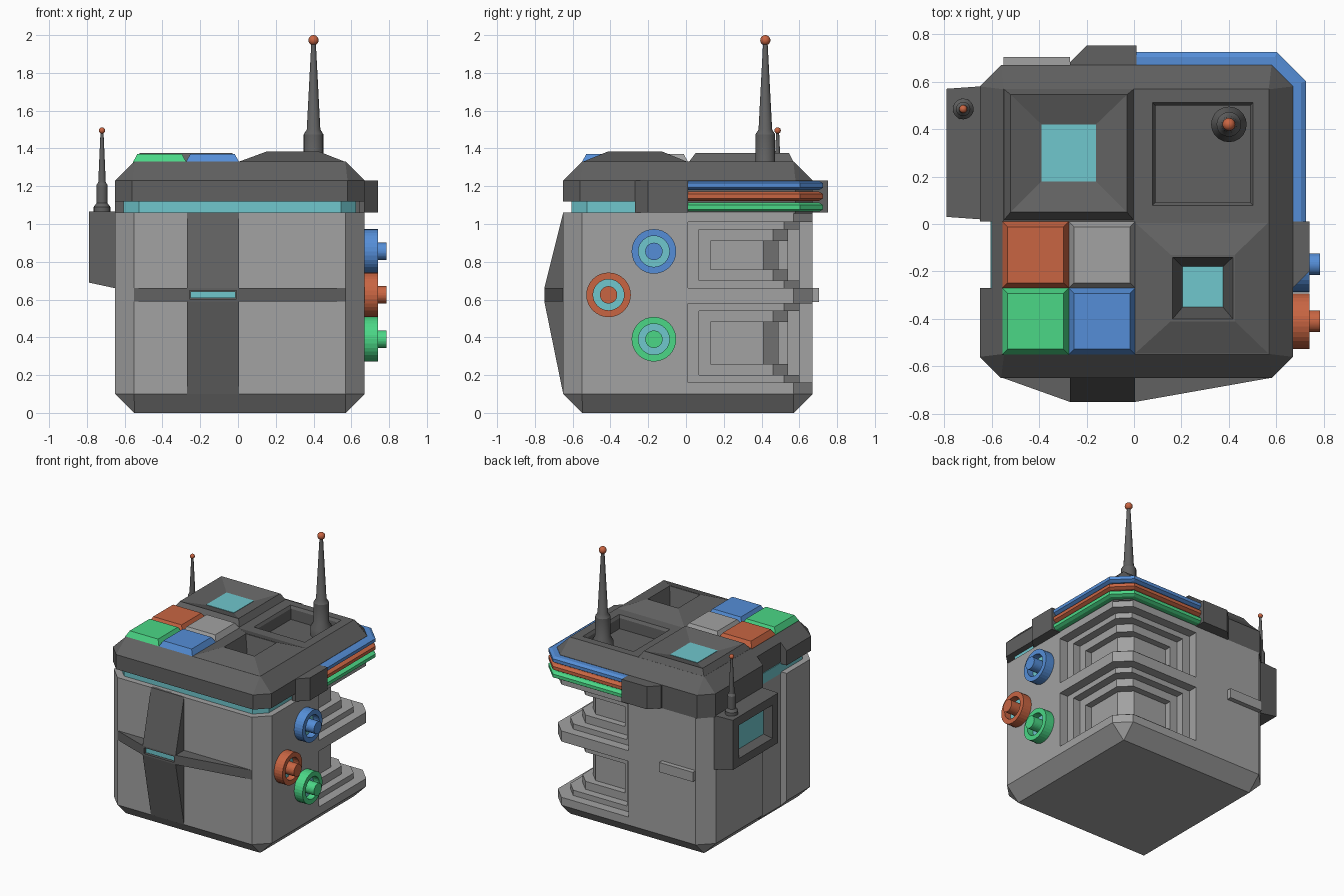
import bpy, bmesh
from math import sin, cos, pi

if "Cube" in bpy.data.objects:
    bpy.data.objects.remove(bpy.data.objects["Cube"])


def mat(name, rgb):
    m = bpy.data.materials.new(name)
    m.diffuse_color = (*rgb, 1)
    m.use_nodes = True
    m.node_tree.nodes["Principled BSDF"].inputs["Base Color"].default_value = m.diffuse_color
    return m


BLUE = mat("blue", (0.09, 0.27, 0.68))
RED = mat("red", (0.58, 0.13, 0.055))
GREEN = mat("green", (0.07, 0.68, 0.24))
CYAN = mat("cyan", (0.16, 0.57, 0.61))
LIGHT = mat("light_grey", (0.36, 0.36, 0.36))
DARK = mat("dark_grey", (0.12, 0.12, 0.12))


def loft(name, rings, m=DARK, closed=False):
    """Skin equal-length point rings; cap the ends unless closed on itself."""
    bm = bmesh.new()
    vs = [[bm.verts.new(p) for p in r] for r in rings]
    n = len(vs[0])
    pairs = list(zip(vs, vs[1:])) + ([(vs[-1], vs[0])] if closed else [])
    for a, b in pairs:
        for i in range(n):
            j = (i + 1) % n
            bm.faces.new((a[i], a[j], b[j], b[i]))
    if not closed:
        bm.faces.new(vs[0])
        bm.faces.new(vs[-1])
    bmesh.ops.recalc_face_normals(bm, faces=bm.faces)
    me = bpy.data.meshes.new(name)
    bm.to_mesh(me)
    bm.free()
    ob = bpy.data.objects.new(name, me)
    bpy.context.collection.objects.link(ob)
    me.materials.append(m)
    return ob


def rect(x0, x1, y0, y1, z):
    return [(x0, y0, z), (x1, y0, z), (x1, y1, z), (x0, y1, z)]


def octo(inset, c, z):
    """Main footprint with chamfered corners."""
    x0, x1 = -0.65 + inset, 0.67 - inset
    return [(x0 + c, x0, z), (x1 - c, x0, z), (x1, x0 + c, z), (x1, x1 - c, z),
            (x1 - c, x1, z), (x0 + c, x1, z), (x0, x1 - c, z), (x0, x0 + c, z)]


def box(name, x0, x1, y0, y1, z0, z1, m=DARK):
    return loft(name, [rect(x0, x1, y0, y1, z0), rect(x0, x1, y0, y1, z1)], m)


def prism(name, plan, z0, z1, m=DARK):
    return loft(name, [[(x, y, z) for x, y in plan] for z in (z0, z1)], m)


def lathe(name, prof, centre, axis="z", m=DARK, segs=32, closed=False):
    """Revolve (radius, height) points about an axis through centre."""
    cx, cy, cz = centre
    rings = []
    for r, h in prof:
        cs = [(r * cos(2 * pi * i / segs), r * sin(2 * pi * i / segs)) for i in range(segs)]
        rings.append([(cx + a, cy + b, cz + h) if axis == "z" else (cx + h, cy + a, cz + b)
                      for a, b in cs])
    return loft(name, rings, m, closed)


def cut(cutter, *targets):
    """Subtract cutter from each target, then discard it."""
    cutter.hide_render = True
    for t in targets:
        mod = t.modifiers.new("cut", "BOOLEAN")
        mod.operation, mod.object, mod.solver = "DIFFERENCE", cutter, "EXACT"
        bpy.context.view_layer.objects.active = t
        bpy.ops.object.modifier_apply(modifier=mod.name)
    bpy.data.objects.remove(cutter)


# main body and foot chamfer
body = loft("body", [octo(0.1, 0.002, 0), octo(0, 0.1, 0.1), octo(0, 0.1, 1.06)], LIGHT)

# stepped corner recesses at the back right
for z0, z1 in ((0.16, 0.58), (0.66, 1.01)):
    for a, d, t in ((0.01, 0.07, 0), (0.07, 0.13, 0.04), (0.13, 0.18, 0.1)):
        e, c = 0.67 - d, 0.08
        plan = [(0.8, a), (0.8, 0.8), (a, 0.8), (a, e), (e - c, e), (e, e - c), (e, a)]
        cut(prism("recess_cutter", plan, z0 + t, z1 - t, DARK), body)

# lid with slanted top edge; rear half reaches down to the body
lid = loft("lid", [octo(0, 0.09, 1.12), octo(0, 0.09, 1.23), octo(0.1, 0.002, 1.33)])
prism("lid_rear_skirt", [(-0.65, 0.01), (0.67, 0.01), (0.67, 0.58), (0.58, 0.67),
                         (-0.56, 0.67), (-0.65, 0.58)], 1.055, 1.125)
loft("light_band", [octo(0.045, 0.08, 1.05), octo(0.045, 0.08, 1.13)], CYAN)

# left side vertical groove
cut(box("groove_cutter", -0.9, -0.6, -0.27, 0.01, -0.1, 1.5), body, lid)

# front cross of ridged spines
prof = [(-0.6, 0.1), (-0.65, 0.1), (-0.75, 0.59), (-0.75, 0.66), (-0.65, 1.06), (-0.6, 1.06)]
spine = loft("front_spine", [[(x, y, z) for y, z in prof] for x in (-0.27, 0.005)])
rib = prism("front_rib", [(-0.55, -0.6), (-0.55, -0.65), (-0.27, -0.75), (0.005, -0.75),
                          (0.57, -0.65), (0.57, -0.6)], 0.59, 0.66)
cut(box("slot_cutter", -0.257, -0.008, -0.8, -0.725, 0.603, 0.647), spine, rib)
box("front_lamp", -0.252, -0.013, -0.72, -0.738, 0.608, 0.642, CYAN)

# lid tiles
for i, (x, y, m) in enumerate(((-0.555, -0.27, RED), (-0.275, -0.27, LIGHT),
                               (-0.555, -0.55, GREEN), (-0.275, -0.55, BLUE))):
    w = 0.28
    loft(f"lid_tile_{i}", [rect(x, x + w, y, y + w, 1.3), rect(x, x + w, y, y + w, 1.33),
                           rect(x + .022, x + w - .022, y + .022, y + w - .022, 1.37)], m)

# dished window on the rear left of the lid
loft("lid_dish", [rect(-0.55, 0, 0.015, 0.57, 1.31), rect(-0.55, 0, 0.015, 0.57, 1.328),
                  rect(-0.52, -0.03, 0.05, 0.545, 1.375),
                  rect(-0.39, -0.16, 0.18, 0.42, 1.332)])
box("dish_window", -0.39, -0.16, 0.18, 0.42, 1.325, 1.335, CYAN)

# raised hopper on the front right of the lid
hopper = loft("lid_hopper", [rect(0, 0.57, -0.55, 0.01, 1.31), rect(0, 0.57, -0.55, 0.01, 1.328),
                             rect(0.155, 0.425, -0.41, -0.13, 1.385)])
cut(loft("hopper_cutter", [rect(0.205, 0.375, -0.35, -0.18, 1.22),
                           rect(0.163, 0.417, -0.4, -0.14, 1.386),
                           rect(0.163, 0.417, -0.4, -0.14, 1.5)]), lid, hopper)
box("hopper_window", 0.205, 0.375, -0.35, -0.18, 1.2, 1.228, CYAN)

# square well on the rear right of the lid
cut(loft("well_cutter", [rect(0.09, 0.49, 0.09, 0.5, 1.23), rect(0.09, 0.49, 0.09, 0.5, 1.31),
                         rect(0.075, 0.505, 0.075, 0.515, 1.335),
                         rect(0.075, 0.505, 0.075, 0.515, 1.4)]), lid)

# coloured stripes wrapping the back right corner
for name, z, m in (("blue", 1.18, BLUE), ("red", 1.123, RED), ("green", 1.065, GREEN)):
    sec = [(-0.02, 0), (0.035, 0), (0.055, 0.012), (0.055, 0.036), (0.035, 0.048), (-0.02, 0.048)]
    path = [lambda o: (0.67 + o, -0.01), lambda o: (0.67 + o, 0.58 + 0.41 * o),
            lambda o: (0.58 + 0.41 * o, 0.67 + o), lambda o: (-0.01, 0.67 + o)]
    loft(f"stripe_{name}", [[(*p(o), z + h) for o, h in sec] for p in path], m)

# brackets that end the stripes, mirrored over the diagonal
end = [(0.64, -0.27), (0.67, -0.27), (0.74, -0.2), (0.74, 0.01), (0.64, 0.01)]
prism("bracket_right", end, 1.06, 1.23)
prism("bracket_rear", [(y, x + 0.012) for x, y in end], 1.06, 1.23)

# round ports on the right side
for name, y, z, m in (("blue", -0.17, 0.855, BLUE), ("red", -0.41, 0.625, RED),
                      ("green", -0.17, 0.39, GREEN)):
    c = (0, y, z)
    lathe(f"port_ring_{name}", [(0.118, 0.66), (0.118, 0.74), (0.082, 0.74), (0.082, 0.66)],
          c, "x", m, closed=True)
    lathe(f"port_glow_{name}", [(0.083, 0.66), (0.083, 0.69)], c, "x", CYAN)
    lathe(f"port_core_{name}", [(0.046, 0.66), (0.046, 0.785)], c, "x", m)

# left side instrument box with window
pod = loft("side_pod", [[(x, a, z0), (x, b, z0), (x, b, 1.065), (x, a, 1.065)]
                        for x, a, b, z0 in ((-0.6, 0.02, 0.58, 0.655), (-0.65, 0.02, 0.58, 0.66),
                                            (-0.79, 0.03, 0.57, 0.69))])
cut(loft("pod_cutter", [[(x, 0.1 + i, 0.75 + i), (x, 0.5 - i, 0.75 + i),
                         (x, 0.5 - i, 1.0 - i), (x, 0.1 + i, 1.0 - i)]
                        for x, i in ((-0.85, 0), (-0.79, 0), (-0.735, 0.03))]), pod)
box("pod_window", -0.738, -0.72, 0.13, 0.47, 0.78, 0.97, CYAN)

# small bar on the back
box("rear_bar", -0.55, -0.27, 0.65, 0.705, 0.588, 0.66, LIGHT)


# antennas with ball tips
def antenna(name, x, y, prof, tip_z, tip_r):
    ball = [(max(tip_r * sin(pi * i / 10), 0.0005), tip_z - tip_r * cos(pi * i / 10))
            for i in range(11)]
    for ob in (lathe(name, prof, (x, y, 0), segs=20),
               lathe(name + "_tip", ball, (x, y, 0), m=RED, segs=20)):
        bpy.ops.object.select_all(action="DESELECT")
        ob.select_set(True)
        bpy.context.view_layer.objects.active = ob
        bpy.ops.object.shade_smooth_by_angle()


antenna("large_antenna", 0.4, 0.42,
        [(0.075, 1.225), (0.075, 1.29), (0.052, 1.33), (0.052, 1.475), (0.036, 1.5),
         (0.012, 1.96)], 1.973, 0.027)
antenna("small_antenna", -0.72, 0.485,
        [(0.044, 1.06), (0.044, 1.09), (0.03, 1.11), (0.03, 1.205), (0.02, 1.22),
         (0.008, 1.485)], 1.495, 0.017)
